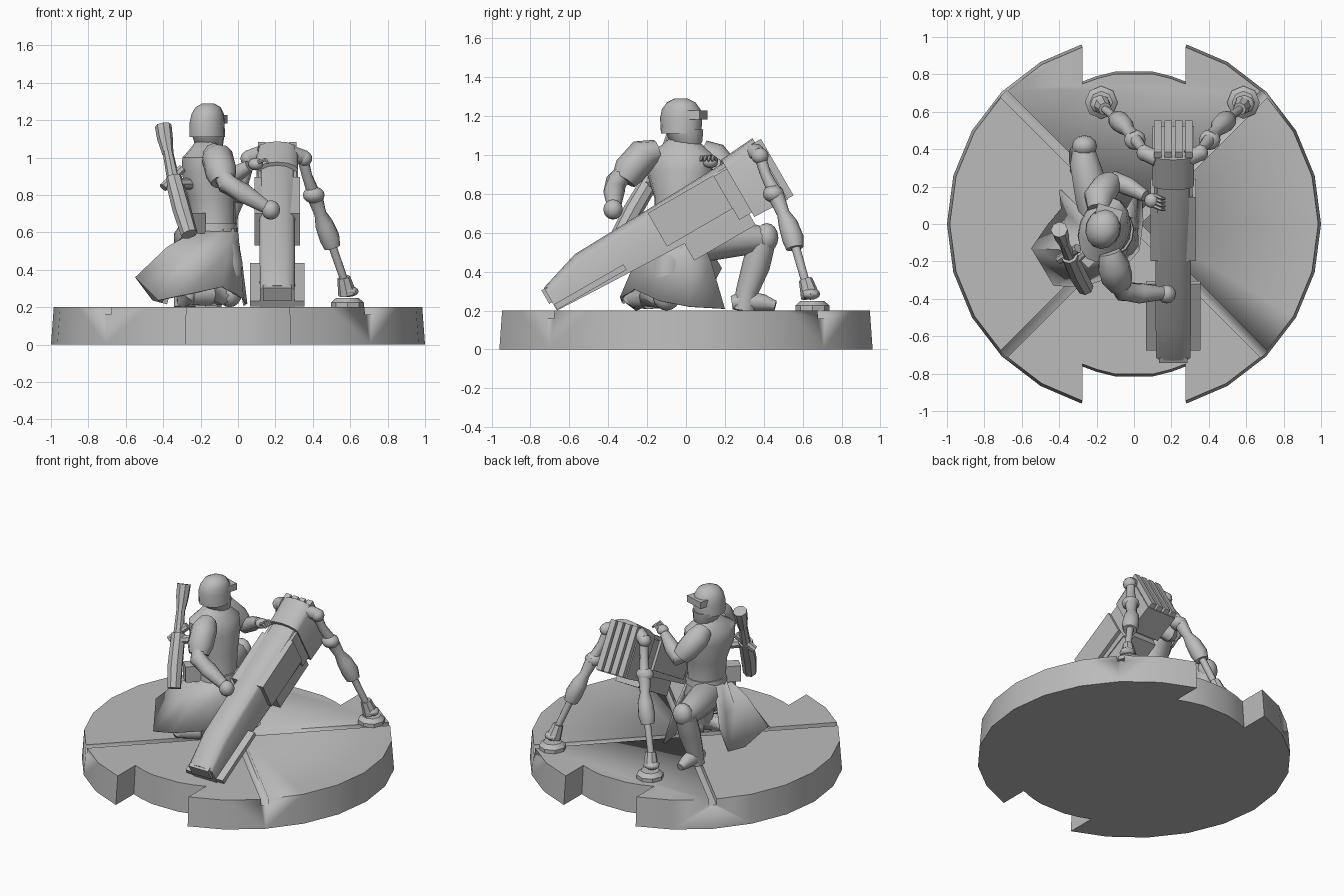
import bpy, bmesh, math
from mathutils import Vector, Matrix

grey = bpy.data.materials.new("plain_grey")
grey.diffuse_color = (0.5, 0.5, 0.5, 1)


def finish(name, bm, angle=40):
    bmesh.ops.recalc_face_normals(bm, faces=bm.faces)
    me = bpy.data.meshes.new(name)
    bm.to_mesh(me)
    bm.free()
    me.materials.append(grey)
    ob = bpy.data.objects.new(name, me)
    bpy.context.collection.objects.link(ob)
    bpy.ops.object.select_all(action='DESELECT')
    ob.select_set(True)
    bpy.context.view_layer.objects.active = ob
    bpy.ops.object.shade_smooth_by_angle(angle=math.radians(angle))
    return ob


def loft(name, rings, caps=True, closed=True, angle=40):
    bm = bmesh.new()
    vs = [[bm.verts.new(p) for p in r] for r in rings]
    n = len(rings[0])
    for a, b in zip(vs, vs[1:]):
        for i in range(n if closed else n - 1):
            j = (i + 1) % n
            bm.faces.new((a[i], a[j], b[j], b[i]))
    if caps:
        bm.faces.new(vs[0])
        bm.faces.new(vs[-1])
    return finish(name, bm, angle)


def tube(name, pts, radii, n=10):
    pts = [Vector(p) for p in pts]
    rings = []
    for i, p in enumerate(pts):
        d = (pts[min(i + 1, len(pts) - 1)] - pts[max(i - 1, 0)]).normalized()
        ref = Vector((1, 0, 0)) if abs(d.x) < 0.75 else Vector((0, 0, 1))
        s = d.cross(ref).normalized()
        t = d.cross(s)
        rings.append([p + radii[i] * (s * math.cos(a) + t * math.sin(a))
                      for a in [2 * math.pi * k / n for k in range(n)]])
    return loft(name, rings)


def ball(name, c, size, rot=0, seg=12):
    bm = bmesh.new()
    m = Matrix.Translation(c) @ Matrix.Rotation(rot, 4, 'Z') @ Matrix.Diagonal((*size, 1))
    bmesh.ops.create_uvsphere(bm, u_segments=seg, v_segments=8, radius=1, matrix=m)
    return finish(name, bm)


def box(name, c, size, rot=0):
    bm = bmesh.new()
    m = Matrix.Translation(c) @ Matrix.Rotation(rot, 4, 'Z') @ Matrix.Diagonal((*size, 1))
    bmesh.ops.create_cube(bm, size=1, matrix=m)
    return finish(name, bm)


def ellipses(name, rows, n=14, rot=0.0):
    # rows: centre x, centre y, z, half width, half depth
    c, s = math.cos(rot), math.sin(rot)
    rings = []
    for x, y, z, a, b in rows:
        ring = []
        for k in range(n):
            t = 2 * math.pi * k / n
            p, q = a * math.cos(t), b * math.sin(t)
            ring.append((x + p * c - q * s, y + p * s + q * c, z))
        rings.append(ring)
    return loft(name, rings)


# round base with front and back notches
deg = [-73.74] + list(range(-60, 61, 15)) + [73.74]
arc = [(math.cos(math.radians(a)), math.sin(math.radians(a))) for a in deg]
inner = [(0.28, 0.76), (0.2, 0.79), (0.1, 0.815), (-0.1, 0.815), (-0.2, 0.79), (-0.28, 0.76)]
outline = arc + inner + [(-x, -y) for x, y in arc] + [(-x, -y) for x, y in inner]
base = loft("base", [[(x * s, y * s, z) for x, y in outline] for z, s in ((0, 1), (0.2, 0.985))])
# diagonal grooves across the top
for i, a in enumerate((45, -45)):
    cut = box("groove_cutter", (0, 0, 0.22), (2.4, 0.05, 0.12), math.radians(a))
    mod = base.modifiers.new("groove", 'BOOLEAN')
    mod.object = cut
    mod.solver = 'EXACT'
    bpy.ops.object.select_all(action='DESELECT')
    bpy.context.view_layer.objects.active = base
    base.select_set(True)
    bpy.ops.object.modifier_apply(modifier=mod.name)
    bpy.data.objects.remove(cut)

# cannon, built along a tilted axis: u along the barrel, v across it
CX = 0.21
CU, SU = math.cos(math.radians(30)), math.sin(math.radians(30))


def tilt(x, u, v):
    return (CX + x, CU * u - SU * v, SU * u + CU * v)


def arch(u, w, v0, v1, h):
    ring = [tilt(-w, u, v0), tilt(w, u, v0)]
    for k in range(7):
        t = math.pi * k / 6
        ring.append(tilt(w * math.cos(t), u, v1 - h + h * math.sin(t)))
    return ring


def block(name, w, u0, u1, v0, v1, x=0):
    return loft(name, [[tilt(x + i * w, u, v) for i, v in ((-1, v0), (1, v0), (1, v1), (-1, v1))]
                       for u in (u0, u1)])


loft("barrel", [arch(-0.475, 0.092, 0.505, 0.64, 0.03), arch(-0.25, 0.094, 0.495, 0.71, 0.045),
                arch(0.66, 0.096, 0.46, 0.735, 0.05)], angle=35)
loft("breech", [arch(0.645, 0.112, 0.415, 0.755, 0.05), arch(0.84, 0.112, 0.405, 0.77, 0.05)], angle=35)
block("muzzle_tip", 0.075, -0.492, -0.46, 0.555, 0.635)
block("barrel_skid", 0.145, -0.47, -0.06, 0.508, 0.54)
block("side_panels", 0.122, 0.18, 0.57, 0.507, 0.705)
block("underside_housing", 0.09, 0.265, 0.63, 0.375, 0.48)
block("breech_collar", 0.104, 0.57, 0.65, 0.44, 0.70)
for i in range(4):
    block("breech_rib", 0.02, 0.82, 0.875, 0.41, 0.745, -0.084 + 0.056 * i)

# pair of support legs
for s in (1, -1):
    def q(x, y, z):
        return (CX - 0.005 + s * x, y, z)
    tube("leg_hinge", [q(0.08, 0.35, 1.02), q(0.15, 0.38, 1.0)], [0.045, 0.04])
    ball("leg_hinge_cap", q(0.15, 0.38, 0.995), (0.042, 0.045, 0.042))
    tube("upper_leg", [q(0.145, 0.385, 0.98), q(0.165, 0.41, 0.9), q(0.195, 0.45, 0.82)],
         [0.03, 0.028, 0.034])
    ball("leg_knuckle", q(0.2, 0.45, 0.80), (0.058, 0.055, 0.045))
    tube("middle_leg", [q(0.2, 0.455, 0.81), q(0.235, 0.5, 0.7), q(0.255, 0.525, 0.645),
                        q(0.285, 0.55, 0.57), q(0.3, 0.56, 0.52)],
         [0.045, 0.033, 0.05, 0.056, 0.045])
    tube("lower_leg", [q(0.295, 0.56, 0.54), q(0.375, 0.625, 0.31)], [0.023, 0.021])
    tube("ankle", [q(0.36, 0.615, 0.36), q(0.38, 0.64, 0.27)], [0.035, 0.05], 8)
    ball("ankle_joint", q(0.385, 0.64, 0.285), (0.055, 0.05, 0.03), seg=8)
    tube("foot_pad", [q(0.38, 0.65, 0.2), q(0.38, 0.65, 0.225), q(0.38, 0.65, 0.25)],
         [0.088, 0.088, 0.06], 8)

# torso and belt
ellipses("torso", [(-0.12, -0.04, 0.52, 0.13, 0.14), (-0.13, -0.04, 0.64, 0.115, 0.125),
                   (-0.14, -0.03, 0.78, 0.125, 0.135), (-0.16, -0.03, 0.92, 0.135, 0.18),
                   (-0.165, -0.03, 1.0, 0.125, 0.18), (-0.165, -0.02, 1.05, 0.085, 0.11),
                   (-0.165, -0.02, 1.09, 0.06, 0.06)], rot=-0.35)
ellipses("belt", [(-0.13, -0.04, 0.605, 0.13, 0.138), (-0.13, -0.04, 0.65, 0.126, 0.134)], rot=-0.35)

# helmet
ellipses("helmet_jaw", [(-0.15, 0.02, 1.04, 0.05, 0.05), (-0.155, 0.0, 1.07, 0.075, 0.085),
                        (-0.16, -0.01, 1.13, 0.088, 0.1)], rot=-0.3)
ellipses("helmet_shell", [(-0.165, -0.025, 1.11, 0.095, 0.105), (-0.165, -0.025, 1.19, 0.092, 0.11),
                          (-0.162, -0.025, 1.235, 0.085, 0.1), (-0.16, -0.025, 1.27, 0.066, 0.075),
                          (-0.16, -0.025, 1.29, 0.03, 0.035)], rot=-0.3)
box("helmet_visor", (-0.135, 0.055, 1.205), (0.14, 0.075, 0.045), -0.3)

# arms
tube("right_sleeve", [(-0.13, -0.15, 1.02), (-0.11, -0.22, 1.0), (-0.09, -0.29, 0.92),
                      (-0.08, -0.32, 0.87)], [0.06, 0.085, 0.085, 0.066])
tube("right_forearm", [(-0.09, -0.31, 0.92), (-0.06, -0.36, 0.86), (0.03, -0.37, 0.81),
                       (0.15, -0.37, 0.735)], [0.045, 0.055, 0.055, 0.036])
ball("right_fist", (0.175, -0.375, 0.72), (0.05, 0.05, 0.052))
tube("left_sleeve", [(-0.19, 0.08, 1.02), (-0.19, 0.14, 0.99), (-0.15, 0.2, 0.92),
                     (-0.12, 0.225, 0.875)], [0.06, 0.08, 0.076, 0.06])
tube("left_forearm", [(-0.15, 0.2, 0.89), (-0.1, 0.23, 0.86), (-0.03, 0.2, 0.9),
                      (0.06, 0.15, 0.955)], [0.045, 0.054, 0.05, 0.032])
ball("left_hand", (0.095, 0.125, 0.965), (0.04, 0.04, 0.033))
for i in range(4):
    y = 0.085 + 0.02 * i
    tube("left_finger", [(0.11, y + 0.01, 0.975), (0.145, y - 0.005, 0.99), (0.165, y - 0.01, 0.97)],
         [0.011, 0.01, 0.007], 6)

# front leg, knee raised
tube("front_thigh", [(-0.17, -0.02, 0.53), (-0.22, 0.15, 0.56), (-0.265, 0.33, 0.57),
                     (-0.27, 0.41, 0.565)], [0.1, 0.1, 0.082, 0.06])
ball("front_knee_pad", (-0.265, 0.415, 0.575), (0.068, 0.06, 0.075))
tube("front_shin", [(-0.27, 0.39, 0.55), (-0.28, 0.36, 0.43), (-0.285, 0.315, 0.3),
                    (-0.285, 0.3, 0.2)], [0.07, 0.072, 0.058, 0.06])
tube("front_boot", [(-0.285, 0.235, 0.24), (-0.285, 0.3, 0.25), (-0.28, 0.4, 0.24),
                    (-0.275, 0.46, 0.225)], [0.035, 0.055, 0.043, 0.025])

# rear leg, knee on the ground
tube("rear_thigh", [(-0.1, -0.06, 0.55), (-0.06, -0.09, 0.42), (-0.05, -0.1, 0.28)],
     [0.1, 0.09, 0.07])
ball("rear_knee_pad", (-0.045, -0.1, 0.27), (0.065, 0.07, 0.07))
tube("rear_shin", [(-0.06, -0.1, 0.265), (-0.16, -0.19, 0.27), (-0.26, -0.26, 0.26)],
     [0.062, 0.065, 0.05])
tube("rear_boot", [(-0.23, -0.24, 0.31), (-0.28, -0.27, 0.26), (-0.3, -0.24, 0.215)],
     [0.04, 0.055, 0.025])

# flared coat skirt, open at the front
hem = [(0.04, 0.2, 0.21), (0.05, 0.02, 0.22), (0.03, -0.14, 0.25), (-0.08, -0.27, 0.31),
       (-0.28, -0.34, 0.27), (-0.43, -0.33, 0.24), (-0.55, -0.13, 0.36), (-0.46, 0.0, 0.24),
       (-0.39, 0.08, 0.22), (-0.4, 0.18, 0.42)]
top, mid = [], []
for i, h in enumerate(hem):
    a = math.radians(50 - 29 * i)
    w = Vector((-0.13 + 0.13 * math.cos(a), -0.04 + 0.13 * math.sin(a), 0.62))
    top.append(w)
    mid.append(w.lerp(Vector(h), 0.5) + Vector((0, 0, 0.035)))
coat = loft("coat_skirt", [top, mid, hem], caps=False, closed=False, angle=50)
coat.modifiers.new("cloth_thickness", 'SOLIDIFY').thickness = 0.012

# slung rifle on the back
tube("rifle_stock", [(-0.40, -0.03, 1.17), (-0.39, -0.06, 1.1), (-0.375, -0.1, 1.02)],
     [0.045, 0.042, 0.03], 8)
tube("rifle_body", [(-0.375, -0.1, 1.03), (-0.345, -0.17, 0.88)], [0.028, 0.034], 8)
tube("rifle_barrel", [(-0.345, -0.17, 0.89), (-0.3, -0.27, 0.72), (-0.26, -0.34, 0.59)],
     [0.046, 0.05, 0.045], 8)
tube("rifle_grip", [(-0.40, -0.19, 0.84), (-0.3, -0.13, 0.94)], [0.025, 0.025], 8)
tube("rifle_mount", [(-0.33, -0.2, 0.86), (-0.22, -0.1, 0.86)], [0.03, 0.03], 8)
box("hip_pouch", (-0.24, -0.17, 0.65), (0.1, 0.09, 0.11), 0.8)
